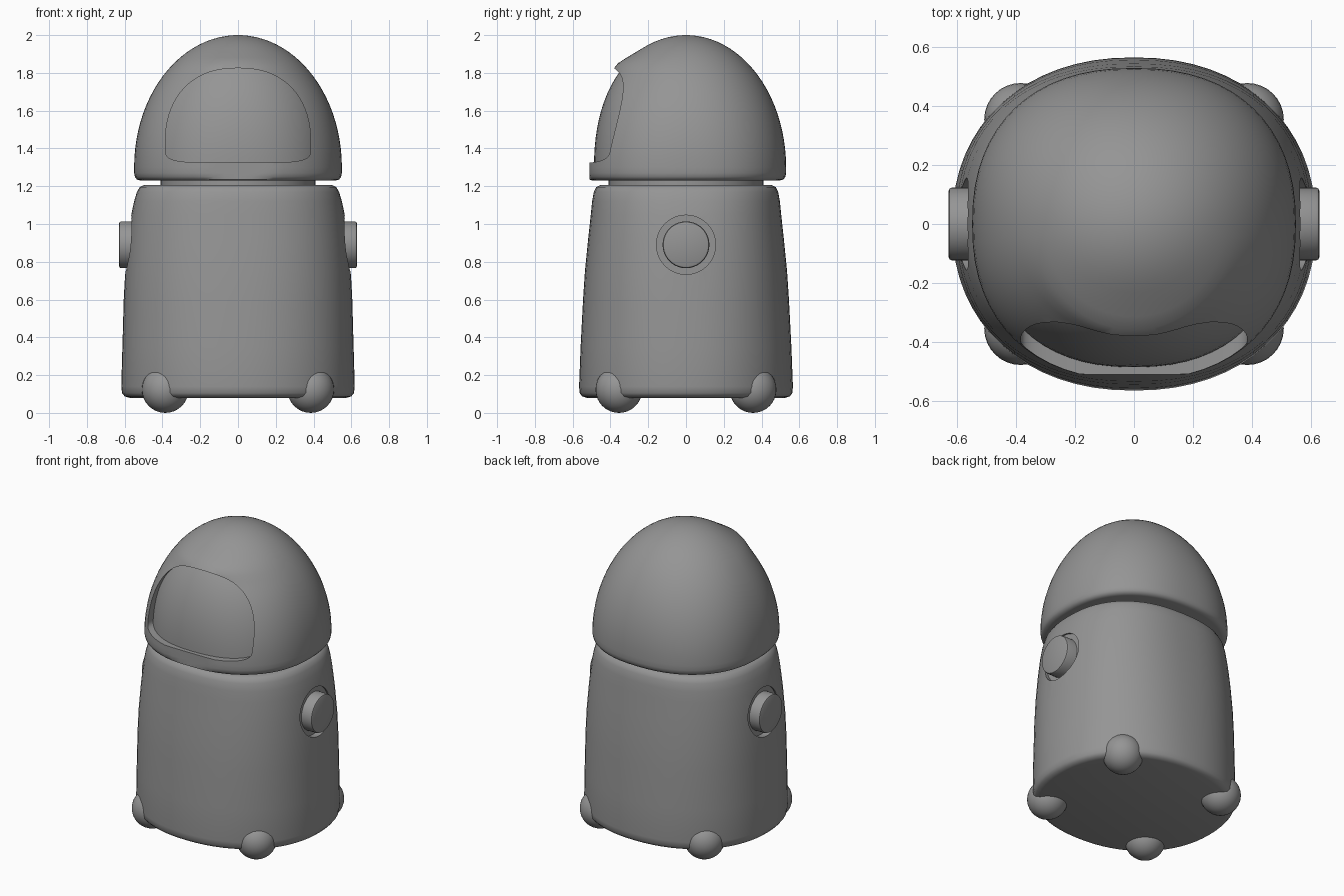
import bpy, bmesh, math
from math import sin, cos, pi, radians

if "Cube" in bpy.data.objects:
    bpy.data.objects.remove(bpy.data.objects["Cube"], do_unlink=True)

grey = bpy.data.materials.new("plain grey")
grey.use_nodes = True
grey.diffuse_color = (0.3, 0.3, 0.3, 1)
grey.node_tree.nodes["Principled BSDF"].inputs["Base Color"].default_value = (0.3, 0.3, 0.3, 1)


def spow(value, power):
    return math.copysign(abs(value) ** power, value)


def finish(name, bm):
    """Turn a bmesh into a named object with the shared material."""
    bmesh.ops.recalc_face_normals(bm, faces=bm.faces)
    mesh = bpy.data.meshes.new(name)
    bm.to_mesh(mesh)
    bm.free()
    mesh.materials.append(grey)
    obj = bpy.data.objects.new(name, mesh)
    bpy.context.collection.objects.link(obj)
    return obj


def loft(name, loops):
    """Skin a list of point loops and cap both ends."""
    bm = bmesh.new()
    rings = [[bm.verts.new(p) for p in loop] for loop in loops]
    count = len(rings[0])
    for low, high in zip(rings, rings[1:]):
        for i in range(count):
            j = (i + 1) % count
            bm.faces.new((low[i], low[j], high[j], high[i]))
    bm.faces.new(rings[0][::-1])
    bm.faces.new(rings[-1])
    return finish(name, bm)


def oval(z, rx, ry, power=2.0, sides=64):
    """Horizontal rounded-oval loop."""
    e = 2 / power
    angles = [2 * pi * i / sides for i in range(sides)]
    return [(rx * spow(cos(a), e), ry * spow(sin(a), e), z) for a in angles]


def activate(obj):
    bpy.ops.object.select_all(action='DESELECT')
    obj.select_set(True)
    bpy.context.view_layer.objects.active = obj


def smooth(obj, angle=40):
    activate(obj)
    bpy.ops.object.shade_smooth_by_angle(angle=radians(angle))


def carve(obj, cutter):
    """Subtract the cutter and remove it."""
    mod = obj.modifiers.new("carve", 'BOOLEAN')
    mod.operation = 'DIFFERENCE'
    mod.solver = 'EXACT'
    mod.object = cutter
    cutter.hide_render = True
    activate(obj)
    bpy.ops.object.modifier_apply(modifier=mod.name)
    bpy.data.objects.remove(cutter, do_unlink=True)


def disc_x(name, x0, x1, radius, round_edge=0.0, z=0.89, sides=40):
    """Cylinder along x, with an optional rounded outer rim."""
    d = math.copysign(round_edge, x1 - x0)
    steps = [(x0, radius), (x1 - d, radius)]
    if round_edge:
        steps += [(x1 - d * 0.3, radius - round_edge * 0.3), (x1, radius - round_edge)]
    angles = [2 * pi * i / sides for i in range(sides)]
    return loft(name, [[(x, r * cos(a), z + r * sin(a)) for a in angles] for x, r in steps])


# Tapered body with rounded bottom and shoulder
body_rings = [(0.08, 0.575, 0.525), (0.088, 0.60, 0.55), (0.105, 0.614, 0.563),
              (0.14, 0.618, 0.566), (0.35, 0.612, 0.558), (0.6, 0.605, 0.545),
              (0.75, 0.597, 0.535), (0.92, 0.582, 0.518), (1.05, 0.565, 0.504),
              (1.12, 0.55, 0.497), (1.17, 0.535, 0.488), (1.195, 0.52, 0.475),
              (1.206, 0.50, 0.455)]
body = loft("body", [oval(z, rx, ry, 2.15 + 0.2 * z) for z, rx, ry in body_rings])

# Round side sockets with buttons
for side, label in ((1, "left"), (-1, "right")):
    carve(body, disc_x("socket_cutter", side * 0.555, side * 0.8, 0.157))
    smooth(disc_x(label + "_button", side * 0.5, side * 0.63, 0.124, 0.012))
smooth(body)

# Neck
smooth(loft("neck", [oval(z, 0.41, 0.41) for z in (1.15, 1.3)]))

# Helmet dome with rolled lower edge
dome = [(1.23, 0.515, 0.495), (1.235, 0.535, 0.515), (1.25, 0.546, 0.526), (1.27, 0.55, 0.53)]
angles = [radians(a) for a in range(0, 89, 4)]
dome += [(1.3 + 0.7 * sin(a), 0.55 * cos(a), 0.53 * cos(a)) for a in angles]
helmet = loft("helmet", [oval(z, rx, ry, 2.3 - 0.3 * max(0, z - 1.3) / 0.7) for z, rx, ry in dome])
for v in helmet.data.vertices:
    x, y, z = v.co
    if y < 0:  # flattened front and brow over the opening
        v.co.y = max(y, -0.512) - 0.035 * exp_brow if (exp_brow := math.exp(
            -((z - 1.84) / 0.05) ** 2 - (x / 0.3) ** 2)) > 0.01 else max(y, -0.512)

# Visor opening: arched top, flat bottom with rounded corners
opening = []
for i in range(72):
    a = 2 * pi * i / 72
    height, power = (0.405, 2.3) if sin(a) >= 0 else (0.095, 5)
    opening.append((0.385 * spow(cos(a), 2 / power), 1.42 + height * spow(sin(a), 2 / power)))
carve(helmet, loft("opening_cutter", [[(x, y, z) for x, z in opening] for y in (-0.8, -0.15)]))
smooth(helmet)

# Visor shell just inside the helmet
shell = []
for i in range(21):
    t = sin(radians(4.3 * i))
    s = (1 - t ** 2.2) ** (1 / 2.2)
    shell.append(oval(1.3 + 0.685 * t, 0.51 * s, 0.487 * s, 2.3 - 0.3 * t))
smooth(loft("visor", shell))

# Four ball feet
for sx, x_name in ((1, "left"), (-1, "right")):
    for sy, y_name in ((-1, "front"), (1, "back")):
        bm = bmesh.new()
        bmesh.ops.create_uvsphere(bm, u_segments=32, v_segments=16, radius=0.124)
        bmesh.ops.translate(bm, verts=bm.verts, vec=(sx * 0.385, sy * 0.355, 0.124))
        smooth(finish(f"{y_name}_{x_name}_foot", bm))
